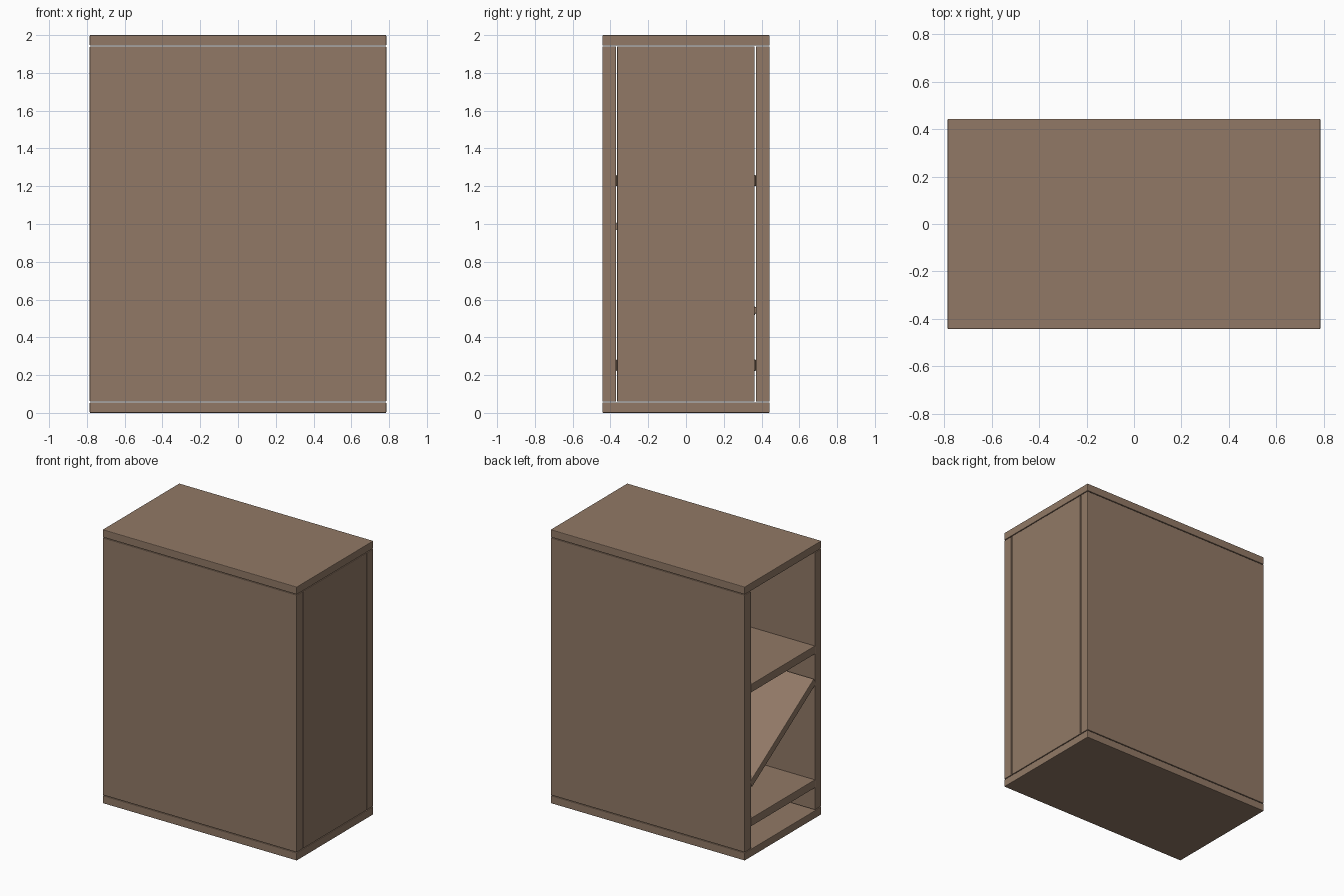
import bpy, math

if "Cube" in bpy.data.objects:
    bpy.data.objects.remove(bpy.data.objects["Cube"])

wood = bpy.data.materials.new("brown_wood")
wood.diffuse_color = (0.283, 0.191, 0.133, 1)
wood.use_nodes = True
wood.node_tree.nodes["Principled BSDF"].inputs["Base Color"].default_value = wood.diffuse_color


def board(name, x, y, z, tilt=0.0):
    """Box board from (min, max) ranges, edges slightly eased, tilted about x."""
    bpy.ops.mesh.primitive_cube_add(size=1)
    ob = bpy.context.object
    ob.name = name
    size = [r[1] - r[0] for r in (x, y, z)]
    for v in ob.data.vertices:
        for i in range(3):
            v.co[i] *= size[i]
    ob.location = [(r[0] + r[1]) / 2 for r in (x, y, z)]
    ob.rotation_euler.x = tilt
    ob.data.materials.append(wood)
    bev = ob.modifiers.new("eased_edges", 'BEVEL')
    bev.width = 0.004
    bev.segments = 2
    return ob


W, D = 0.785, 0.4425      # half width and depth
T = 0.056                 # board thickness
IN = 0.37                 # half depth of the interior

# Top and bottom boards
board("bottom_board", (-W, W), (-D, D), (0, T))
board("top_board", (-W, W), (-D, D), (2 - T, 2))

# Large front and back panels, closed right side (left side stays open)
PZ = (0.06, 1.94)
board("front_panel", (-W, W), (-D, -IN), PZ)
board("back_panel", (-W, W), (IN, D), PZ)
board("right_panel", (W - 0.06, W), (-0.365, 0.363), PZ)

# Level shelves
SX = (-W, W - 0.062)
for name, z in (("lower_shelf", 0.222), ("upper_shelf", 1.2)):
    board(name, SX, (-IN, IN), (z, z + 0.06))

# Sloping shelf, high at the front and low at the back
rise, zc = 0.474, 0.765
half = math.hypot(2 * IN, rise) / 2
board("sloping_shelf", SX, (-half, half), (zc - 0.026, zc + 0.026),
      -math.atan2(rise, 2 * IN))
